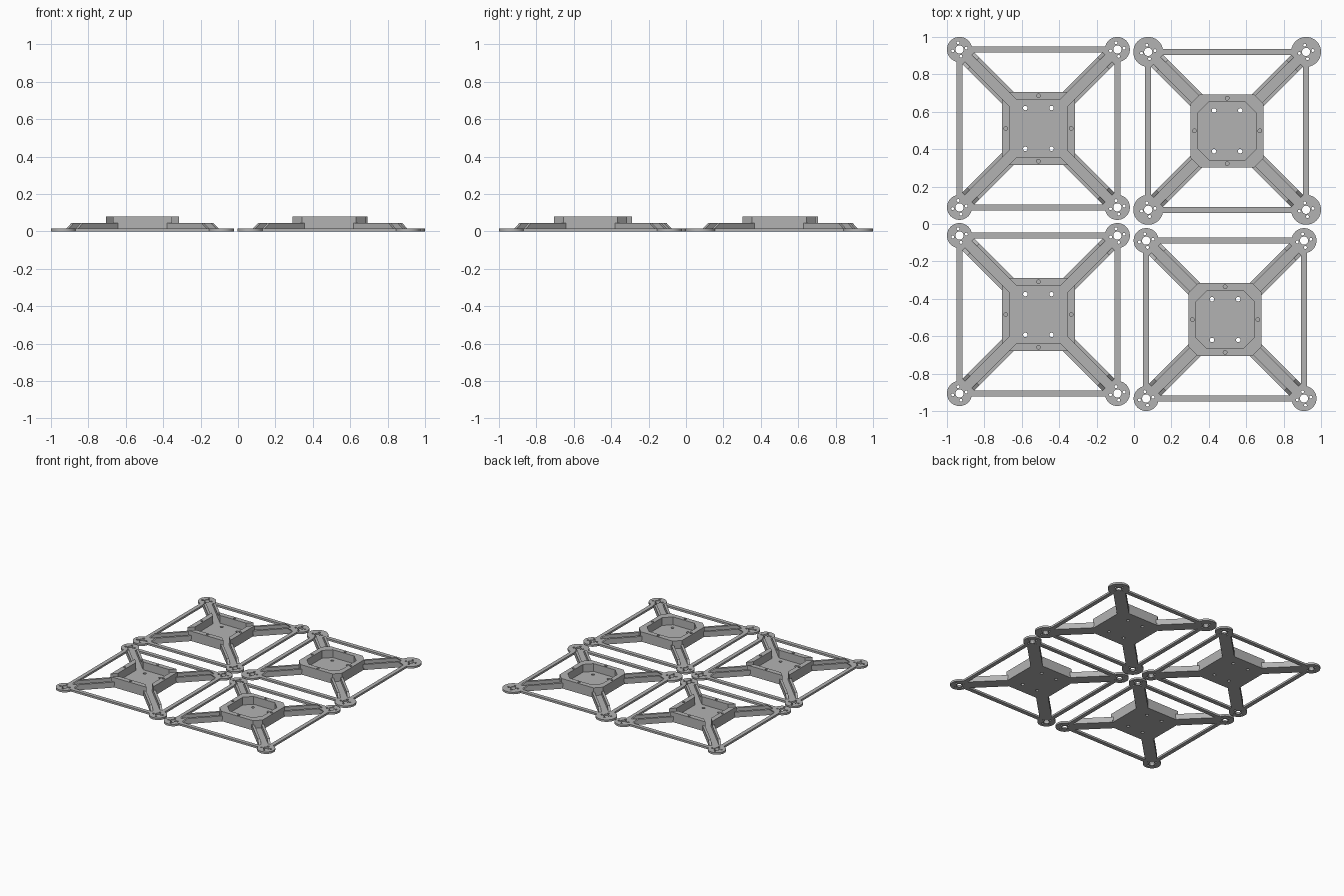
import bpy, bmesh
from math import sin, cos, pi, radians, sqrt
from mathutils import Matrix

if "Cube" in bpy.data.objects:
    bpy.data.objects.remove(bpy.data.objects["Cube"])

# Single grey plastic
grey = bpy.data.materials.new("grey_plastic")
grey.use_nodes = True
colour = (0.45, 0.45, 0.45, 1)
grey.diffuse_color = colour
grey.node_tree.nodes["Principled BSDF"].inputs["Base Color"].default_value = colour

BASE, ARM_TOP, RIM_TOP = 0.016, 0.045, 0.08   # height levels
SPAN = 0.422                                  # centre to pad, along each axis
OUT, INN = 0.195, 0.155                       # body wall half sizes
ARM_OUT, ARM_IN = 0.045, 0.026                # arm half widths
made = []


def circle(x, y, r, n=24):
    return [(x + r * cos(2 * pi * i / n), y + r * sin(2 * pi * i / n)) for i in range(n)]


def octagon(h, c):
    k = h - c
    return [(h, -k), (h, k), (k, h), (-k, h), (-h, k), (-h, -k), (-k, -h), (k, -h)]


def rect(x0, x1, y0, y1):
    return [(x0, y0), (x1, y0), (x1, y1), (x0, y1)]


def finish(name, bm, place):
    bmesh.ops.recalc_face_normals(bm, faces=bm.faces)
    mesh = bpy.data.meshes.new(name)
    bm.to_mesh(mesh)
    bm.free()
    mesh.materials.append(grey)
    ob = bpy.data.objects.new(name, mesh)
    ob.matrix_world = place
    bpy.context.collection.objects.link(ob)
    made.append(ob)


def prism(name, loops, z0, z1, place):
    """Extrude an outline (first loop) with holes (other loops)."""
    bm = bmesh.new()
    edges = []
    for loop in loops:
        vs = [bm.verts.new((x, y, z0)) for x, y in loop]
        edges += [bm.edges.new((vs[i - 1], vs[i])) for i in range(len(vs))]
    bmesh.ops.triangle_fill(bm, edges=edges, use_beauty=True, use_dissolve=False)
    top = bmesh.ops.extrude_face_region(bm, geom=bm.faces[:])["geom"]
    verts = [v for v in top if isinstance(v, bmesh.types.BMVert)]
    bmesh.ops.translate(bm, verts=verts, vec=(0, 0, z1 - z0))
    finish(name, bm, place)


def arm_wall(name, side, place):
    """Side wall of the arm channel, sloping down at the pad end."""
    bm = bmesh.new()
    profile = [(0.228, BASE), (0.53, BASE), (0.492, ARM_TOP), (0.228, ARM_TOP)]
    face = bm.faces.new([bm.verts.new((x, side * ARM_IN, z)) for x, z in profile])
    top = bmesh.ops.extrude_face_region(bm, geom=[face])["geom"]
    verts = [v for v in top if isinstance(v, bmesh.types.BMVert)]
    bmesh.ops.translate(bm, verts=verts, vec=(0, side * (ARM_OUT - ARM_IN), 0))
    finish(name, bm, place)


def build_frame(tag, cx, cy, pad_r, closed):
    origin = Matrix.Translation((cx, cy, 0))

    # Body floor with four mounting holes
    holes = [circle(x, y, 0.012) for x in (-0.07, 0.07) for y in (-0.109, 0.109)]
    cut = 0.05 if closed else 0.037
    prism(tag + "_body_floor", [octagon(OUT, cut)] + holes, 0, BASE, origin)

    # Closed rim: one octagonal ring with four screw holes
    if closed:
        screws = [circle(0.175 * cos(a), 0.175 * sin(a), 0.01)
                  for a in (0, pi / 2, pi, -pi / 2)]
        prism(tag + "_body_rim", [octagon(OUT, cut), octagon(INN, 0.058)] + screws,
              BASE, RIM_TOP, origin)

    for q in range(4):
        turn = origin @ Matrix.Rotation(q * pi / 2, 4, 'Z')
        diag = turn @ Matrix.Rotation(radians(45), 4, 'Z')

        # Open rim: four separate walls, parted where the arm channels enter
        if not closed:
            a, b = OUT - ARM_IN * sqrt(2), INN - ARM_IN * sqrt(2)
            prism(f"{tag}_body_wall_{q}",
                  [[(OUT, -a), (OUT, a), (INN, b), (INN, -b)], circle(0.175, 0, 0.01)],
                  BASE, RIM_TOP, turn)

        # Channel arm
        prism(f"{tag}_arm_floor_{q}",
              [rect(0.235, SPAN * sqrt(2) - pad_r + 0.014, -ARM_OUT, ARM_OUT)], 0, BASE, diag)
        for side, word in ((1, "left"), (-1, "right")):
            arm_wall(f"{tag}_arm_{word}_wall_{q}", side, diag)

        # Round motor pad with shaft and screw holes
        corner = turn @ Matrix.Translation((SPAN, SPAN, 0))
        screws = [circle(0.037 * cos(t), 0.037 * sin(t), 0.008, 12)
                  for t in (0.2 + i * pi / 2 for i in range(4))]
        prism(f"{tag}_motor_pad_{q}",
              [circle(0, 0, pad_r, 40), circle(0, 0, 0.022)] + screws, 0, BASE, corner)

        # Outer guard bar between pads
        reach = SPAN - pad_r + 0.003
        prism(f"{tag}_guard_bar_{q}",
              [rect(SPAN - 0.016, SPAN + 0.016, -reach, reach)], 0, BASE, turn)


build_frame("back_right_frame", -0.511, 0.511, 0.067, False)
build_frame("front_right_frame", -0.511, -0.484, 0.067, False)
build_frame("back_left_frame", 0.498, 0.498, 0.08, True)
build_frame("front_left_frame", 0.487, -0.511, 0.067, True)

# Smooth round walls, crisp edges
bpy.ops.object.select_all(action='DESELECT')
for ob in made:
    ob.select_set(True)
bpy.context.view_layer.objects.active = made[0]
bpy.ops.object.shade_smooth_by_angle(angle=radians(30))
